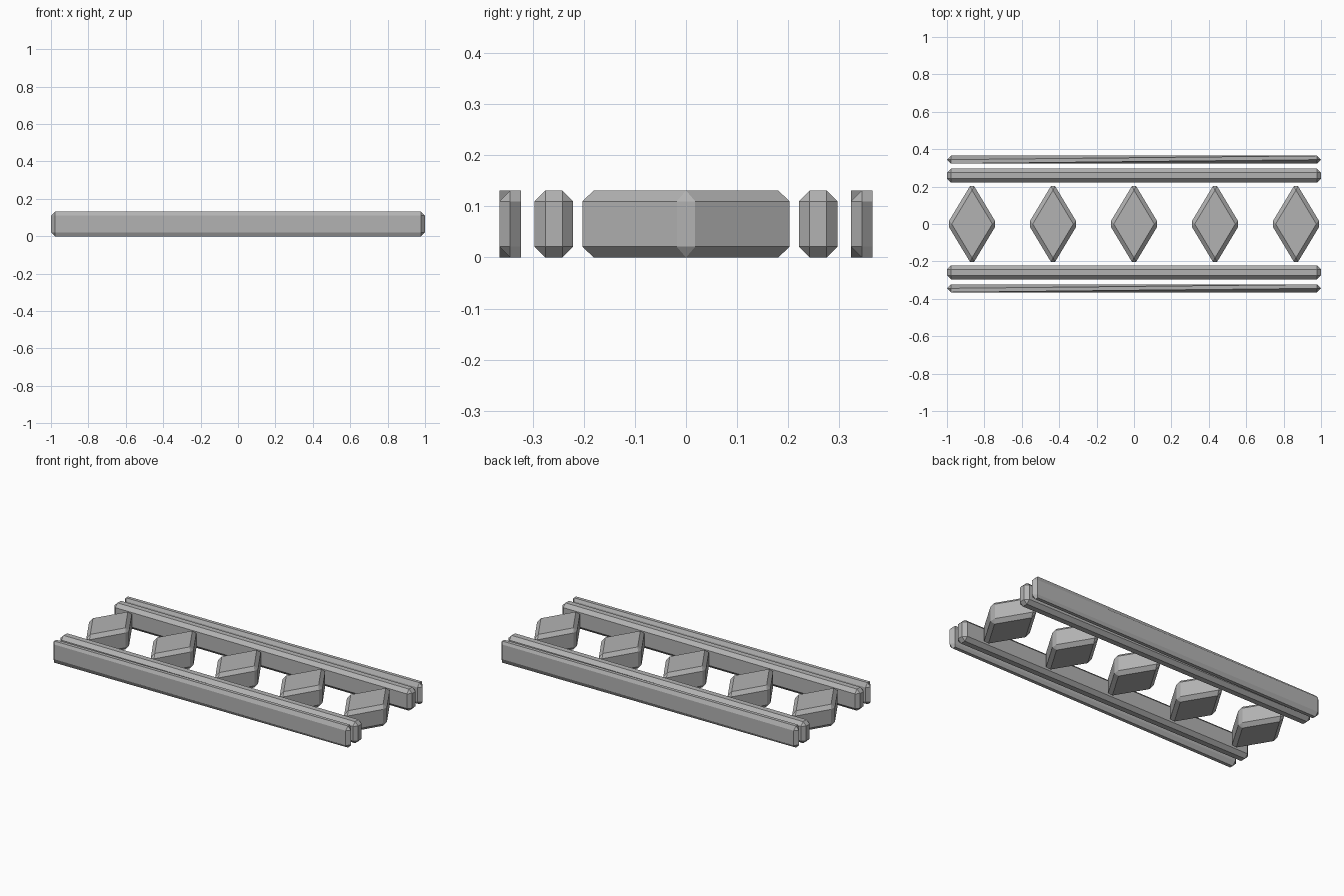
import bpy, bmesh

if "Cube" in bpy.data.objects:
    bpy.data.objects.remove(bpy.data.objects["Cube"])

H = 0.131   # overall height
W = 0.021   # chamfer width

grey = bpy.data.materials.new("dark_grey")
grey.diffuse_color = (0.45, 0.45, 0.45, 1)
grey.use_nodes = True
grey.node_tree.nodes["Principled BSDF"].inputs["Base Color"].default_value = grey.diffuse_color


def make_object(name, bm):
    bmesh.ops.recalc_face_normals(bm, faces=bm.faces[:])
    mesh = bpy.data.meshes.new(name)
    bm.to_mesh(mesh)
    bm.free()
    mesh.materials.append(grey)
    obj = bpy.data.objects.new(name, mesh)
    bpy.context.collection.objects.link(obj)
    return obj


def chamfered_prism(name, outline):
    """Extrude a plan outline to full height and chamfer every edge."""
    bm = bmesh.new()
    face = bm.faces.new([bm.verts.new((x, y, 0)) for x, y in outline])
    top = bmesh.ops.extrude_face_region(bm, geom=[face])["geom"]
    verts = [v for v in top if isinstance(v, bmesh.types.BMVert)]
    bmesh.ops.translate(bm, verts=verts, vec=(0, 0, H))
    obj = make_object(name, bm)
    bevel = obj.modifiers.new("chamfer", "BEVEL")
    bevel.width = W
    bevel.segments = 1
    bevel.limit_method = "NONE"


def thin_rail(name, y):
    """Thin bar with pointed ends; its narrow top and bottom faces run slightly diagonally."""
    t, e = 0.021, 1 - W
    plan = [(-1, 0), (-e, -t), (e, -t), (1, 0), (e, t), (-e, t)]
    cap = [(-e, -t), (e, 0), (e, t), (-e, 0)]
    bm = bmesh.new()

    def ring(pts, z):
        return [bm.verts.new((px, y + py, z)) for px, py in pts]

    low, high = ring(plan, W), ring(plan, H - W)
    for i in range(6):
        j = (i + 1) % 6
        bm.faces.new((low[i], low[j], high[j], high[i]))
    # top and bottom caps with their side strips and end corners
    for p, z in ((low, 0), (high, H)):
        a, b, c, d = ring(cap, z)
        for f in ((a, b, c, d), (p[1], p[2], b, a), (p[2], p[3], b),
                  (p[3], p[4], c, b), (p[4], p[5], d, c),
                  (p[5], p[0], d), (p[0], p[1], a, d)):
            bm.faces.new(f)
    make_object(name, bm)


# Row of five diamond blocks
for i in range(5):
    cx = (i - 2) * 0.433
    chamfered_prism(f"diamond_block_{i + 1}",
                    [(cx - 0.133, 0), (cx, -0.221), (cx + 0.133, 0), (cx, 0.221)])

# Inner and outer rails on both sides
for side, s in (("front", -1), ("back", 1)):
    y0, y1 = sorted((s * 0.221, s * 0.296))
    chamfered_prism(f"{side}_inner_rail", [(-1, y0), (1, y0), (1, y1), (-1, y1)])
    thin_rail(f"{side}_outer_rail", s * 0.344)
